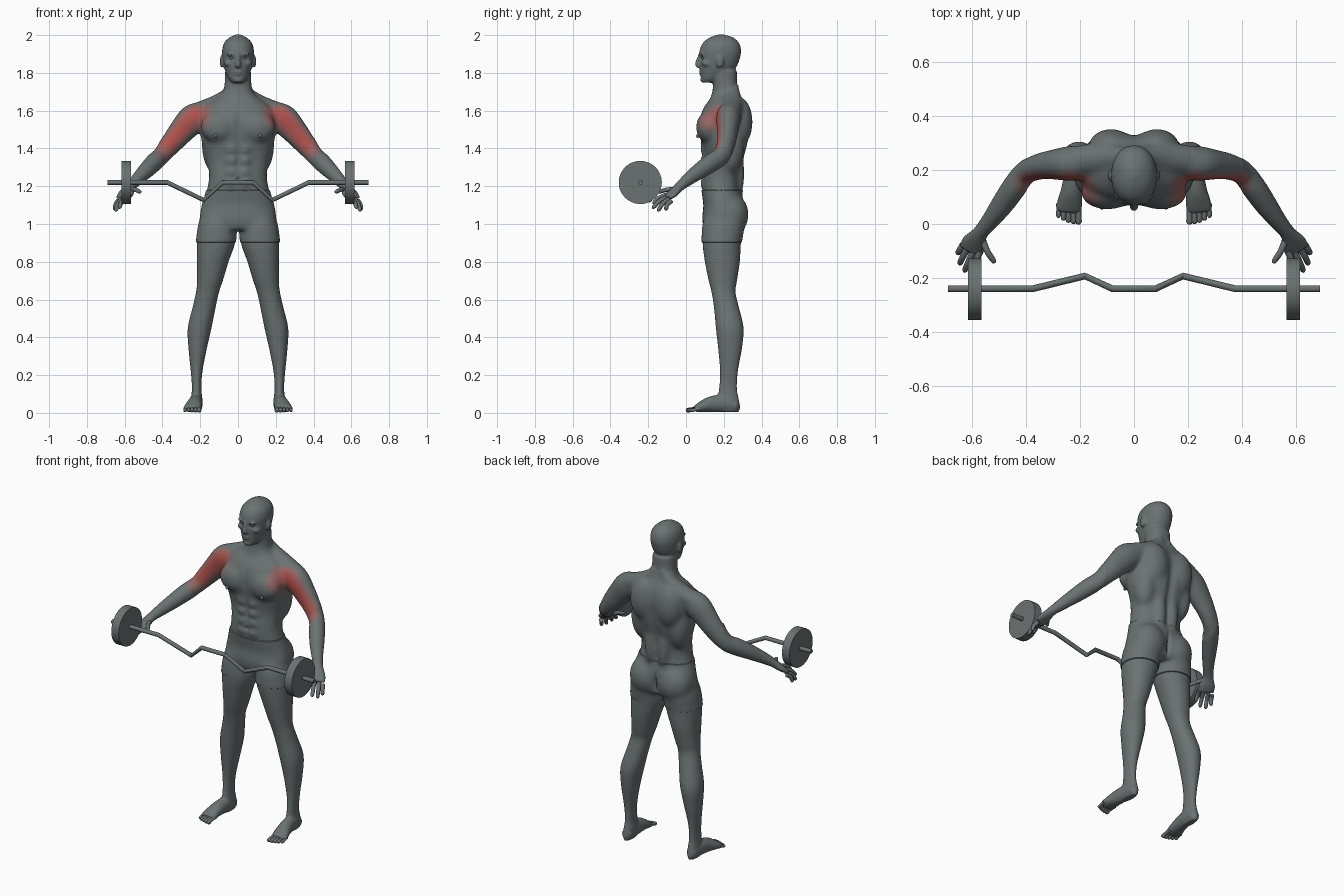
import bpy, bmesh, math
from mathutils import Vector, Matrix

cube = bpy.data.objects.get("Cube")
if cube:
    bpy.data.objects.remove(cube, do_unlink=True)


def material(name, color):
    m = bpy.data.materials.new(name)
    m.use_nodes = True
    m.diffuse_color = (*color, 1)
    m.node_tree.nodes["Principled BSDF"].inputs["Base Color"].default_value = (*color, 1)
    return m


# Grey plus a ramp of reds for the worked muscles
GREY, RED = Vector((.145, .168, .168)), Vector((.44, .085, .075))
STEPS = 8
ramp = [material("grey" if i == 0 else f"muscle_red_{i}", GREY.lerp(RED, i / STEPS))
        for i in range(STEPS + 1)]


def refine(rows, n=4):
    """Catmull-Rom interpolation of section rows."""
    out = []
    for i in range(len(rows) - 1):
        quad = [rows[max(i - 1, 0)], rows[i], rows[i + 1], rows[min(i + 2, len(rows) - 1)]]
        for k in range(n):
            t = k / n
            out.append([.5 * (2 * b + (c - a) * t + (2 * a - 5 * b + 4 * c - d) * t * t
                              + (3 * b - a - 3 * c + d) * t ** 3) for a, b, c, d in zip(*quad)])
    return out + [list(rows[-1])]


def skin(bm, rings):
    loops = [[bm.verts.new(p) for p in ring] for ring in rings]
    n = len(loops[0])
    for a, b in zip(loops, loops[1:]):
        for i in range(n):
            bm.faces.new((a[i], a[(i + 1) % n], b[(i + 1) % n], b[i]))
    bm.faces.new(loops[0][::-1])
    bm.faces.new(loops[-1])


def stack(bm, rows, power=2.3, n=32):
    """Horizontal sections: height, x min, x max, y front, y back."""
    def bend(v):
        return math.copysign(abs(v) ** (2 / power), v)
    rings = []
    for z, x0, x1, y0, y1 in refine(rows):
        rings.append([((x0 + x1) / 2 + (x1 - x0) / 2 * bend(math.cos(math.tau * i / n)),
                       (y0 + y1) / 2 + (y1 - y0) / 2 * bend(math.sin(math.tau * i / n)), z)
                      for i in range(n)])
    skin(bm, rings)


def tube(bm, rows, side=1, n=16, smooth=True):
    """Path rows: x, y, z, half width, half height."""
    rows = refine(rows) if smooth else rows
    pts = [Vector((r[0] * side, r[1], r[2])) for r in rows]
    rings = []
    for i, (p, r) in enumerate(zip(pts, rows)):
        t = (pts[min(i + 1, len(pts) - 1)] - pts[max(i - 1, 0)]).normalized()
        u = t.cross(Vector((0, 0, 1))).normalized()
        w = u.cross(t)
        rings.append([p + u * r[3] * math.cos(math.tau * k / n) + w * r[4] * math.sin(math.tau * k / n)
                      for k in range(n)])
    skin(bm, rings)


def blob(bm, center, radii, side=1):
    c = Vector((center[0] * side, center[1], center[2]))
    bmesh.ops.create_uvsphere(bm, u_segments=24, v_segments=16, radius=1,
                              matrix=Matrix.Translation(c) @ Matrix.Diagonal((*radii, 1)))


def finish(name, bm, mats):
    bmesh.ops.recalc_face_normals(bm, faces=bm.faces)
    me = bpy.data.meshes.new(name)
    bm.to_mesh(me)
    bm.free()
    ob = bpy.data.objects.new(name, me)
    bpy.context.collection.objects.link(ob)
    for m in mats:
        me.materials.append(m)
    return ob


def shade(ob, degrees):
    bpy.ops.object.select_all(action='DESELECT')
    ob.select_set(True)
    bpy.context.view_layer.objects.active = ob
    bpy.ops.object.shade_smooth_by_angle(angle=math.radians(degrees))


bm = bmesh.new()

# Torso and neck
torso = [(.97, .15, .1, .29), (1.03, .195, .09, .3), (1.1, .188, .097, .305), (1.18, .165, .086, .287),
         (1.26, .153, .085, .285), (1.34, .168, .094, .305), (1.43, .192, .08, .328),
         (1.5, .2, .068, .335), (1.56, .205, .072, .338), (1.62, .175, .095, .325),
         (1.66, .125, .125, .303), (1.69, .085, .136, .287), (1.74, .071, .143, .272),
         (1.81, .068, .13, .27)]
stack(bm, [(z, -w, w, f, b) for z, w, f, b in torso])

# Head, nose, lips and chin
head = [(1.748, .03, .088, .14), (1.77, .05, .08, .2), (1.8, .064, .076, .245), (1.84, .077, .073, .272),
        (1.88, .083, .072, .286), (1.92, .084, .072, .292), (1.96, .073, .09, .28),
        (1.987, .046, .125, .25), (2.003, .012, .17, .2)]
stack(bm, [(z, -w, w, f, b) for z, w, f, b in head], 2.15)
tube(bm, [(0, .078, 1.9, .009, .012), (0, .065, 1.865, .011, .013), (0, .06, 1.843, .017, .013),
          (0, .07, 1.833, .015, .008)])
blob(bm, (0, .082, 1.807), (.024, .014, .007))
blob(bm, (0, .084, 1.792), (.021, .014, .007))
blob(bm, (0, .093, 1.764), (.028, .018, .017))

leg = [(1.1, .04, .17, .13, .28), (1, .015, .206, .092, .305), (.9, .016, .218, .088, .291),
       (.8, .05, .217, .1, .285), (.7, .08, .217, .12, .27), (.64, .1, .222, .135, .262),
       (.56, .118, .24, .148, .28), (.45, .14, .266, .158, .305), (.34, .165, .262, .17, .296),
       (.22, .188, .25, .18, .275), (.13, .194, .244, .175, .27), (.07, .188, .25, .166, .28),
       (.03, .19, .25, .16, .287), (.004, .2, .24, .17, .28)]
foot = [(.22, .27, .035, .03, .032), (.222, .2, .05, .036, .047), (.23, .13, .045, .04, .042),
        (.239, .075, .03, .048, .027), (.242, .045, .02, .046, .016)]
arm = [(.17, .23, 1.585, .06, .06), (.235, .225, 1.56, .066, .08), (.3, .22, 1.49, .056, .071),
       (.35, .213, 1.43, .05, .061), (.402, .19, 1.365, .045, .05), (.445, .135, 1.325, .046, .05),
       (.49, .07, 1.28, .042, .043), (.535, .01, 1.235, .033, .034), (.571, -.035, 1.197, .03, .025),
       (.592, -.07, 1.162, .047, .021), (.608, -.1, 1.138, .046, .014)]
trapezius = [(.02, .25, 1.73, .03, .025), (.06, .25, 1.683, .04, .035), (.13, .245, 1.633, .055, .045),
             (.22, .235, 1.588, .055, .055)]
# Knuckle and tip of each finger, thumb last
fingers = [((.57, -.1, 1.155), (.598, -.176, 1.11)), ((.594, -.1, 1.143), (.63, -.178, 1.085)),
           ((.618, -.092, 1.13), (.648, -.15, 1.07)), ((.634, -.078, 1.122), (.654, -.11, 1.075)),
           ((.565, -.05, 1.182), (.517, -.145, 1.17))]
# Centre and radii of the muscle masses and facial forms
masses = [((.098, .117, 1.512), (.1, .064, .085)), ((.085, .285, 1.54), (.085, .068, .13)),
          ((.125, .235, 1.42), (.067, .075, .15)), ((.095, .237, 1.05), (.1, .09, .11)),
          ((.04, .28, 1.27), (.04, .03, .13)), ((.035, .083, 1.897), (.026, .012, .007)),
          ((.05, .113, 1.85), (.024, .03, .018)), ((.087, .18, 1.86), (.01, .021, .033))]

for s in (1, -1):
    stack(bm, [(z, min(a * s, b * s), max(a * s, b * s), f, k) for z, a, b, f, k in leg], 2.1)
    tube(bm, foot, s)
    tube(bm, arm, s)
    tube(bm, trapezius, s)
    for c, r in masses:
        blob(bm, c, r, s)
    for i in range(4):      # abdominals
        blob(bm, (.036, .1, 1.215 + .06 * i), (.034, .028, .03), s)

body = finish("body", bm, ramp)

# Fuse the masses into one continuous skin
fuse = body.modifiers.new("fuse", 'REMESH')
fuse.mode = 'VOXEL'
fuse.voxel_size = .0065
relax = body.modifiers.new("relax", 'SMOOTH')
relax.factor, relax.iterations = .5, 6
fused = bpy.data.meshes.new_from_object(body.evaluated_get(bpy.context.evaluated_depsgraph_get()))
body.modifiers.clear()
body.data = fused
fused.materials.clear()
for m in ramp:
    fused.materials.append(m)

# Blend the trunk muscles and shoulders
bm = bmesh.new()
bm.from_mesh(fused)
trunk = [v for v in bm.verts if abs(v.co.x) < .4 and .93 < v.co.z < 1.73]
for _ in range(24):
    bmesh.ops.smooth_vert(bm, verts=trunk, factor=.5, use_axis_x=True, use_axis_y=True, use_axis_z=True)

# Sculpted hollows: centre, radii, push
hollows = [((0, .31, 1.42), (.025, .1, .2), (0, -.014, 0)), ((0, .07, 1.52), (.014, .06, .08), (0, .008, 0)),
           ((0, .32, 1.04), (.014, .06, .06), (0, -.022, 0)), ((0, .09, 1.235), (.01, .03, .01), (0, .012, 0)),
           ((0, .09, 1.34), (.01, .04, .08), (0, .005, 0)),
           ((.034, .075, 1.878), (.018, .03, .011), (0, .009, 0)),
           ((-.034, .075, 1.878), (.018, .03, .011), (0, .009, 0))]
for v in bm.verts:
    for c, r, push in hollows:
        d = sum(((a - b) / k) ** 2 for a, b, k in zip(v.co, c, r))
        if d < 6:
            v.co += Vector(push) * math.exp(-d)
    v.co.z = max(v.co.z, 0)

# Shorts: a raised layer with crisp hems
LOW, HIGH, HEM = .902, 1.18, .003
for z in (LOW, LOW + HEM, HIGH - HEM, HIGH):
    bmesh.ops.bisect_plane(bm, geom=bm.verts[:] + bm.edges[:] + bm.faces[:], dist=1e-5,
                           plane_co=(0, 0, z), plane_no=(0, 0, 1))
bm.normal_update()
raised = [(v, v.normal.copy()) for v in bm.verts
          if abs(v.co.x) < .3 and LOW + HEM - 1e-4 < v.co.z < HIGH - HEM + 1e-4]
for v, normal in raised:
    v.co += normal * .005

# Red fades out around the front shoulder and biceps
start, end = Vector((.225, 1.585)), Vector((.36, 1.43))
axis = end - start
for f in bm.faces:
    c = f.calc_center_median()
    p = Vector((abs(c.x), c.z))
    t = min(max((p - start).dot(axis) / axis.length_squared, 0), 1)
    d = (p - start - axis * t).length + max(0, c.y - .17) * 1.7
    f.material_index = round(STEPS * min(max((.105 - d) / .09, 0), 1))
bm.to_mesh(fused)
bm.free()
shade(body, 50)

# Eyes
bm = bmesh.new()
for s in (1, -1):
    blob(bm, (.033, .0945, 1.878), (.013, .012, .008), s)
shade(finish("eyes", bm, ramp[:1]), 60)

for s, label in ((1, "left"), (-1, "right")):
    # Toes
    bm = bmesh.new()
    for i in range(5):
        x, r = .206 + .0185 * i, .0125 - .0008 * i
        tip = .0015 * i * i
        tube(bm, [(x, .075, .024, r, r), (x, tip + .03, .019, r * .85, r * .85),
                  (x, tip + .012, .014, r, r), (x, tip + .003, .012, r * .8, r * .8),
                  (x, tip, .011, r * .4, r * .4)], s)
    shade(finish(label + "_toes", bm, ramp[:1]), 60)

    # Fingers
    bm = bmesh.new()
    for a, b in fingers:
        a, b = Vector(a), Vector(b)
        mid = a.lerp(b, .5) + Vector((.003, -.004, .006))
        tube(bm, [(*a, .013, .013), (*mid, .0115, .0115), (*a.lerp(b, .88), .0105, .0105),
                  (*b, .005, .005)], s)
    shade(finish(label + "_fingers", bm, ramp[:1]), 60)

    # Nipple
    bm = bmesh.new()
    blob(bm, (.118, .062, 1.466), (.01, .008, .01), s)
    shade(finish(label + "_nipple", bm, ramp[:1]), 60)

    # Weight plate
    bm = bmesh.new()
    bmesh.ops.create_cone(bm, cap_ends=True, segments=48, radius1=.114, radius2=.114, depth=.05,
                          matrix=Matrix.Translation((.591 * s, -.242, 1.22)) @ Matrix.Rotation(math.pi / 2, 4, 'Y'))
    shade(finish(label + "_weight_plate", bm, ramp[:1]), 40)

# Cranked bar
bm = bmesh.new()
half = [(.69, -.24, 1.22), (.375, -.24, 1.22), (.182, -.193, 1.127), (.08, -.24, 1.22)]
path = half + [(-x, y, z) for x, y, z in half[::-1]]
tube(bm, [(*p, .0125, .0125) for p in path], smooth=False)
shade(finish("curl_bar", bm, ramp[:1]), 40)
